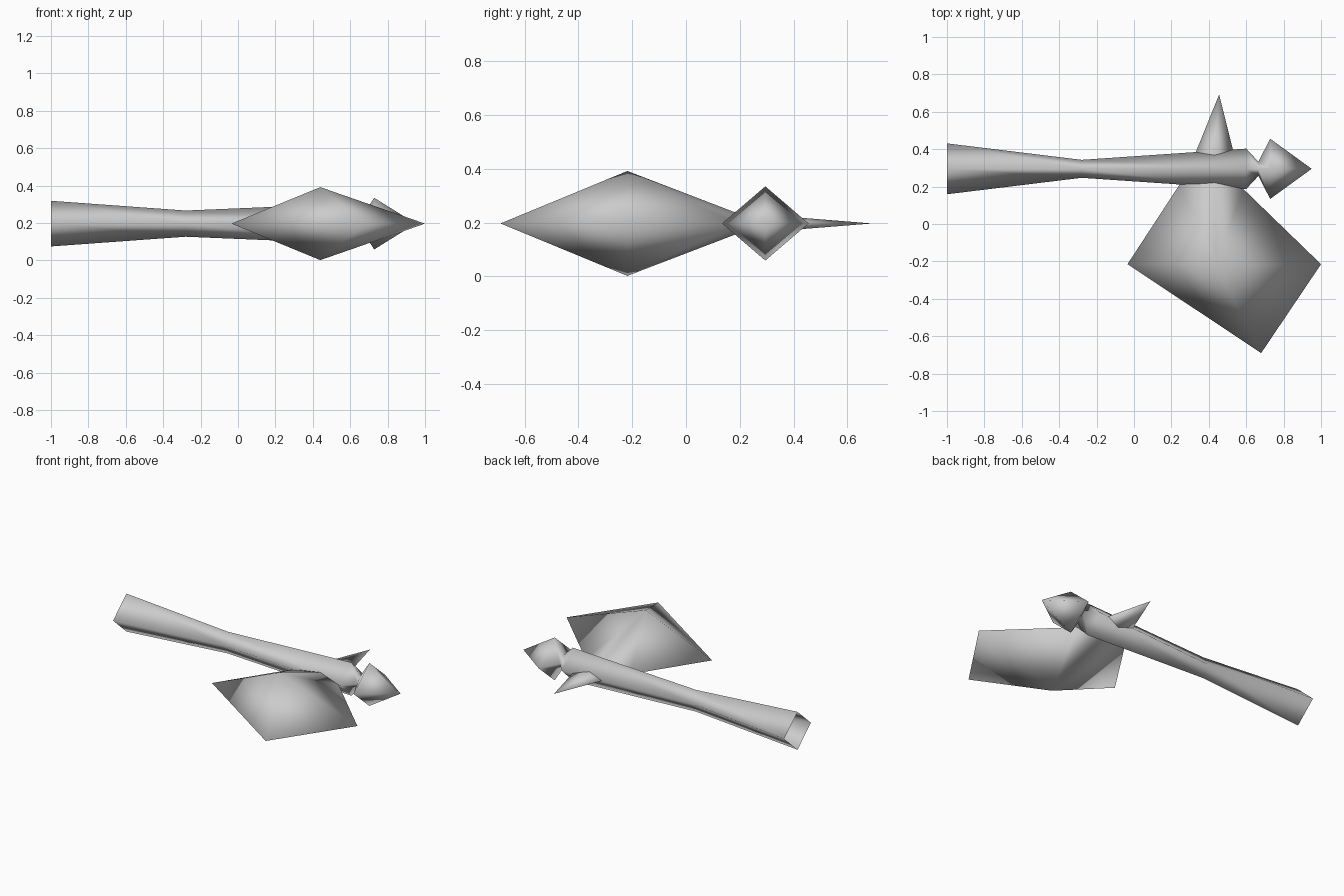
import bpy

if "Cube" in bpy.data.objects:
    bpy.data.objects.remove(bpy.data.objects["Cube"])

grey = bpy.data.materials.new("plain_grey")
grey.diffuse_color = (0.6, 0.6, 0.6, 1)
grey.use_nodes = True
grey.node_tree.nodes["Principled BSDF"].inputs["Base Color"].default_value = grey.diffuse_color

CY, CZ = 0.295, 0.197   # axis of the shaft


def add_part(name, verts, faces):
    mesh = bpy.data.meshes.new(name)
    mesh.from_pydata(verts, [], faces)
    mesh.materials.append(grey)
    mesh.polygons.foreach_set("use_smooth", [True] * len(mesh.polygons))
    obj = bpy.data.objects.new(name, mesh)
    bpy.context.collection.objects.link(obj)
    return obj


# Shaft and pommel: diamond rings (x, half width, half height), open at the left end
rings = [(-1.0, 0.136, 0.122), (-0.28, 0.048, 0.07), (0.6, 0.108, 0.107),
         (0.665, 0.038, 0.04), (0.728, 0.161, 0.138)]
verts, faces = [], []
for x, ry, rz in rings:
    verts += [(x, CY - ry, CZ), (x, CY, CZ - rz), (x, CY + ry, CZ), (x, CY, CZ + rz)]
for r in range(len(rings) - 1):
    for i in range(4):
        a, b = r * 4 + i, r * 4 + (i + 1) % 4
        faces.append((a, b, b + 4, a + 4))
tip = len(verts)
verts.append((0.95, CY, CZ))
faces += [(tip - 4 + i, tip - 4 + (i + 1) % 4, tip) for i in range(4)]
add_part("shaft", verts, faces)

# Back spike: four-sided point rising from the shaft
verts = [(0.33, 0.384, CZ), (0.43, 0.368, CZ + 0.026), (0.53, 0.394, CZ),
         (0.43, 0.368, CZ - 0.026), (0.455, 0.692, CZ)]
add_part("back_spike", verts, [((i + 1) % 4, i, 4) for i in range(4)])

# Blade: flat diamond outline with a raised point on each side, rooted in the shaft
outline = [(0.245, 0.213), (-0.035, -0.215), (0.68, -0.69), (1.0, -0.215), (0.585, 0.187)]
verts = [(x, y, CZ) for x, y in outline]
verts += [(0.44, -0.218, 0.392), (0.43, 0.238, CZ + 0.02),
          (0.44, -0.218, 0.002), (0.43, 0.238, CZ - 0.02)]
faces = []
for i in range(4):
    faces += [(i, i + 1, 5), (i + 1, i, 7)]
faces += [(6, 0, 5), (4, 6, 5), (0, 8, 7), (8, 4, 7)]
add_part("blade", verts, faces)
